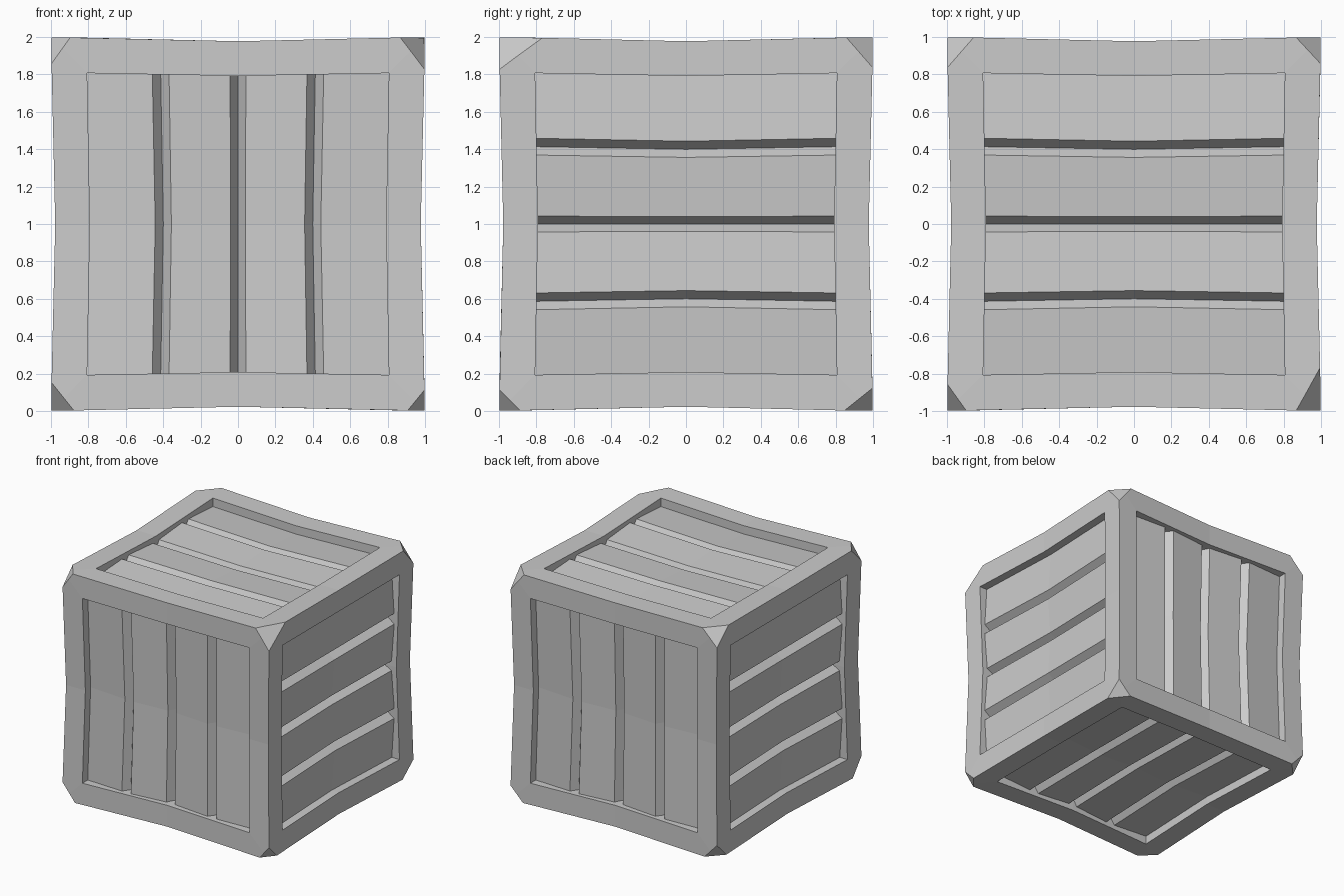
import bpy, bmesh
from mathutils import Vector

if "Cube" in bpy.data.objects:
    bpy.data.objects.remove(bpy.data.objects["Cube"])

X, Y, Z = Vector((1, 0, 0)), Vector((0, 1, 0)), Vector((0, 0, 1))
# side name, outward normal, direction the planks run
SIDES = [("front", -Y, Z), ("back", Y, Z), ("right", X, Y),
         ("left", -X, Y), ("top", Z, X), ("bottom", -Z, Y)]
IN = 0.81       # half width of the panel opening
WALL = 0.15     # depth of the opening walls
PINCH = 0.02    # how far mid-edges sink inward


def pinch(p):
    """Worn, slightly sunken shape: every face dips towards its middle."""
    s = [max(0, 0.85 - abs(c)) / 0.85 for c in p]
    return Vector([p[i] * (1 - PINCH * (s[i - 1] + s[i - 2])) for i in range(3)])


def finish(bm, name):
    for v in bm.verts:
        v.co = pinch(v.co) * 0.997 + Z
    me = bpy.data.meshes.new(name)
    bm.to_mesh(me)
    bm.free()
    ob = bpy.data.objects.new(name, me)
    bpy.context.collection.objects.link(ob)
    return ob


def quad(bm, pts, n):
    f = bm.faces.new([bm.verts.new(p) for p in pts])
    f.normal_update()
    if f.normal.dot(n) < 0:
        f.normal_flip()


# Frame: a ring with opening walls on each of the six sides
bm = bmesh.new()
RING = [(-1, -1), (0, -1), (1, -1), (1, 0), (1, 1), (0, 1), (-1, 1), (-1, 0)]
for _, n, u in SIDES:
    w = n.cross(u)
    for i in range(8):
        (a, b), (c, d) = RING[i], RING[(i + 1) % 8]
        p, q = u * a + w * b, u * c + w * d
        quad(bm, [n + p, n + q, n + q * IN, n + p * IN], n)
        lo = n * (1 - WALL)
        quad(bm, [n + p * IN, n + q * IN, lo + q * IN, lo + p * IN], -(p + q))
bmesh.ops.remove_doubles(bm, verts=bm.verts, dist=1e-4)

# Chipped corners: signs and cut length along x, y, z
CHIPS = [(-1, -1, 1, .10, .14, .14), (1, -1, 1, .13, .23, .17),
         (-1, 1, 1, .14, .16, .14), (1, 1, 1, .13, .14, .16),
         (-1, -1, -1, .12, .12, .15), (1, -1, -1, .09, .11, .11),
         (-1, 1, -1, .12, .13, .13), (1, 1, -1, .12, .15, .12)]
for sx, sy, sz, a, b, c in CHIPS:
    no = Vector((sx / a, sy / b, sz / c))
    co = Vector((sx * (1 - a), sy, sz))
    cut = bmesh.ops.bisect_plane(bm, geom=bm.verts[:] + bm.edges[:] + bm.faces[:],
                                 plane_co=co, plane_no=no, clear_outer=True)
    corner = Vector((sx, sy, sz))
    rim = [e for e in cut["geom_cut"] if isinstance(e, bmesh.types.BMEdge)
           and all((v.co - corner).length < 0.5 for v in e.verts)]
    for f in bmesh.ops.contextual_create(bm, geom=rim)["faces"]:
        f.normal_update()
        if f.normal.dot(no) < 0:
            f.normal_flip()
finish(bm, "crate_frame")

# Plank panels: V-grooved profile (offset across, depth below the frame)
HALF = [(0.0, .125), (.042, .05), (.37, .035), (.415, .10), (.46, .04), (.815, .075)]
PROFILE = [(-a, d) for a, d in HALF[:0:-1]] + HALF
for name, n, u in SIDES:
    bm = bmesh.new()
    w = n.cross(u)
    rows = []
    for t in (-.815, 0, .815):
        row = []
        for a, d in PROFILE:
            # grooves bow towards the middle of the panel
            k = 0.985 if t == 0 and abs(a) < 0.5 else 1.0
            row.append(bm.verts.new(n * (1 - d) + u * t + w * a * k))
        rows.append(row)
    for r, s in zip(rows, rows[1:]):
        for i in range(len(PROFILE) - 1):
            f = bm.faces.new((r[i], s[i], s[i + 1], r[i + 1]))
            f.normal_update()
            if f.normal.dot(n) < 0:
                f.normal_flip()
    finish(bm, name + "_planks")
